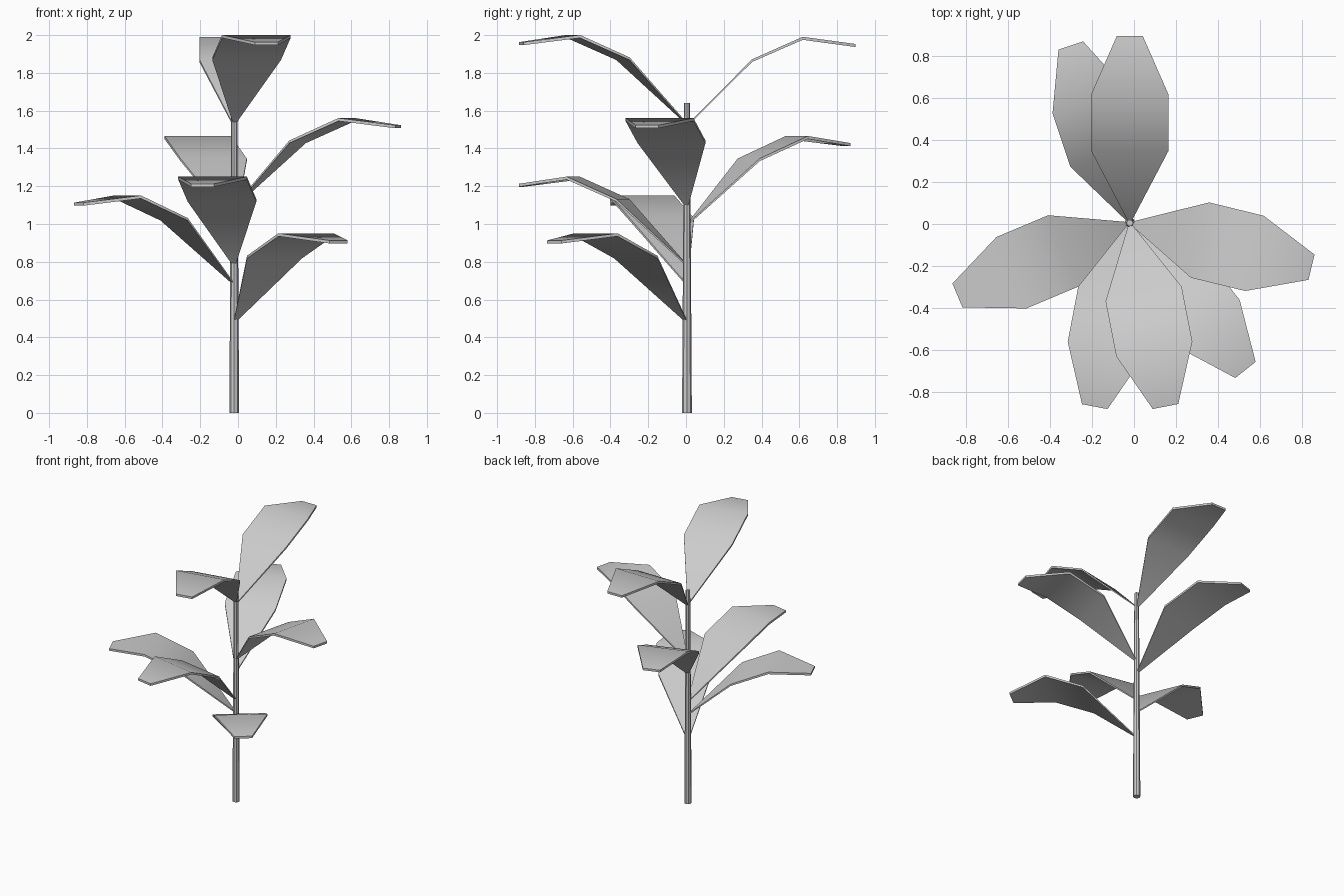
import bpy, bmesh
from math import radians, cos, sin, pi

if "Cube" in bpy.data.objects:
    bpy.data.objects.remove(bpy.data.objects["Cube"])

CX, CY = -0.02, 0.005


def make_object(name, bm):
    bmesh.ops.recalc_face_normals(bm, faces=bm.faces)
    mesh = bpy.data.meshes.new(name)
    bm.to_mesh(mesh)
    bm.free()
    ob = bpy.data.objects.new(name, mesh)
    bpy.context.collection.objects.link(ob)
    return ob


def shade(ob):
    bpy.ops.object.select_all(action='DESELECT')
    ob.select_set(True)
    bpy.context.view_layer.objects.active = ob
    bpy.ops.object.shade_smooth_by_angle(angle=radians(40))


# tapered stem
bm = bmesh.new()
bmesh.ops.create_cone(bm, cap_ends=True, segments=8, radius1=0.026,
                      radius2=0.016, depth=1.64)
bmesh.ops.translate(bm, verts=bm.verts, vec=(CX, CY, 0.82))
shade(make_object("stem", bm))

# leaf profile: distance from stem, height below leaf top, half width, half thickness
PROFILE = [(0.015, -0.455, 0.012, 0.005), (0.345, -0.125, 0.185, 0.007),
           (0.613, -0.007, 0.185, 0.008), (0.893, -0.045, 0.062, 0.008)]


def leaf(i, angle, top):
    a = radians(angle)
    bm = bmesh.new()
    rings = []
    for r, dz, w, t in PROFILE:
        ring = []
        for s, u in ((-1, 1), (1, 1), (1, -1), (-1, -1)):
            x = CX + r * cos(a) - s * w * sin(a)
            y = CY + r * sin(a) + s * w * cos(a)
            ring.append(bm.verts.new((x, y, top + dz + u * t)))
        rings.append(ring)
    for p, q in zip(rings, rings[1:]):
        for k in range(4):
            n = (k + 1) % 4
            bm.faces.new((p[k], p[n], q[n], q[k]))
    bm.faces.new(rings[0])
    bm.faces.new(rings[-1][::-1])
    shade(make_object(f"leaf_{i}", bm))


# leaves: direction and top height
for i, (angle, top) in enumerate([(-51.8, 0.95), (-157.2, 1.15), (-100.8, 1.25),
                                  (108.4, 1.465), (-13.7, 1.56), (90, 1.99),
                                  (-79, 2.0)], 1):
    leaf(i, angle, top)
